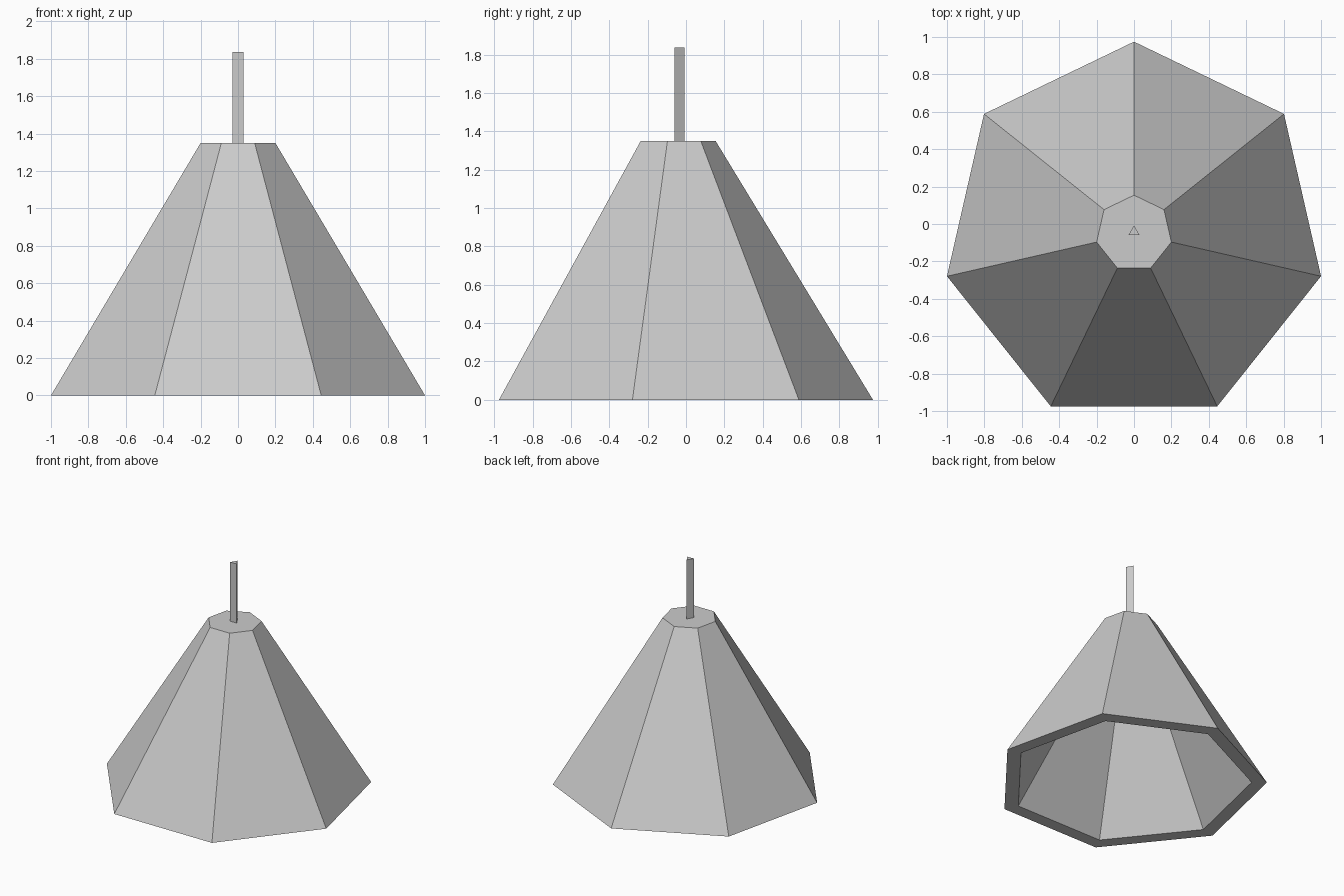
import bpy, bmesh
from math import cos, sin, pi

if "Cube" in bpy.data.objects:
    bpy.data.objects.remove(bpy.data.objects["Cube"])

CY = -0.051  # shade axis offset so the heptagon is centred by its bounds


def lathe(name, sides, profile, cy):
    """Skin rings of (radius, z) with one corner towards +y; cap both ends."""
    bm = bmesh.new()
    rings = []
    for r, z in profile:
        angles = [pi / 2 + 2 * pi * k / sides for k in range(sides)]
        rings.append([bm.verts.new((r * cos(a), cy + r * sin(a), z)) for a in angles])
    for lo, hi in zip(rings, rings[1:]):
        for k in range(sides):
            n = (k + 1) % sides
            bm.faces.new((lo[k], lo[n], hi[n], hi[k]))
    bm.faces.new(rings[0])
    bm.faces.new(rings[-1])
    bmesh.ops.recalc_face_normals(bm, faces=bm.faces)
    mesh = bpy.data.meshes.new(name)
    bm.to_mesh(mesh)
    bm.free()
    obj = bpy.data.objects.new(name, mesh)
    bpy.context.collection.objects.link(obj)
    return obj


# Hollow seven-sided shade: inner ceiling, inner wall, flat rim, outer wall, top
lathe("lamp_shade", 7, [(0.152, 1.25), (0.912, 0), (1.0257, 0), (0.205, 1.35)], CY)

# Three-sided hanging cord
lathe("cord", 3, [(0.034, 1.35), (0.034, 1.837)], -0.042)
